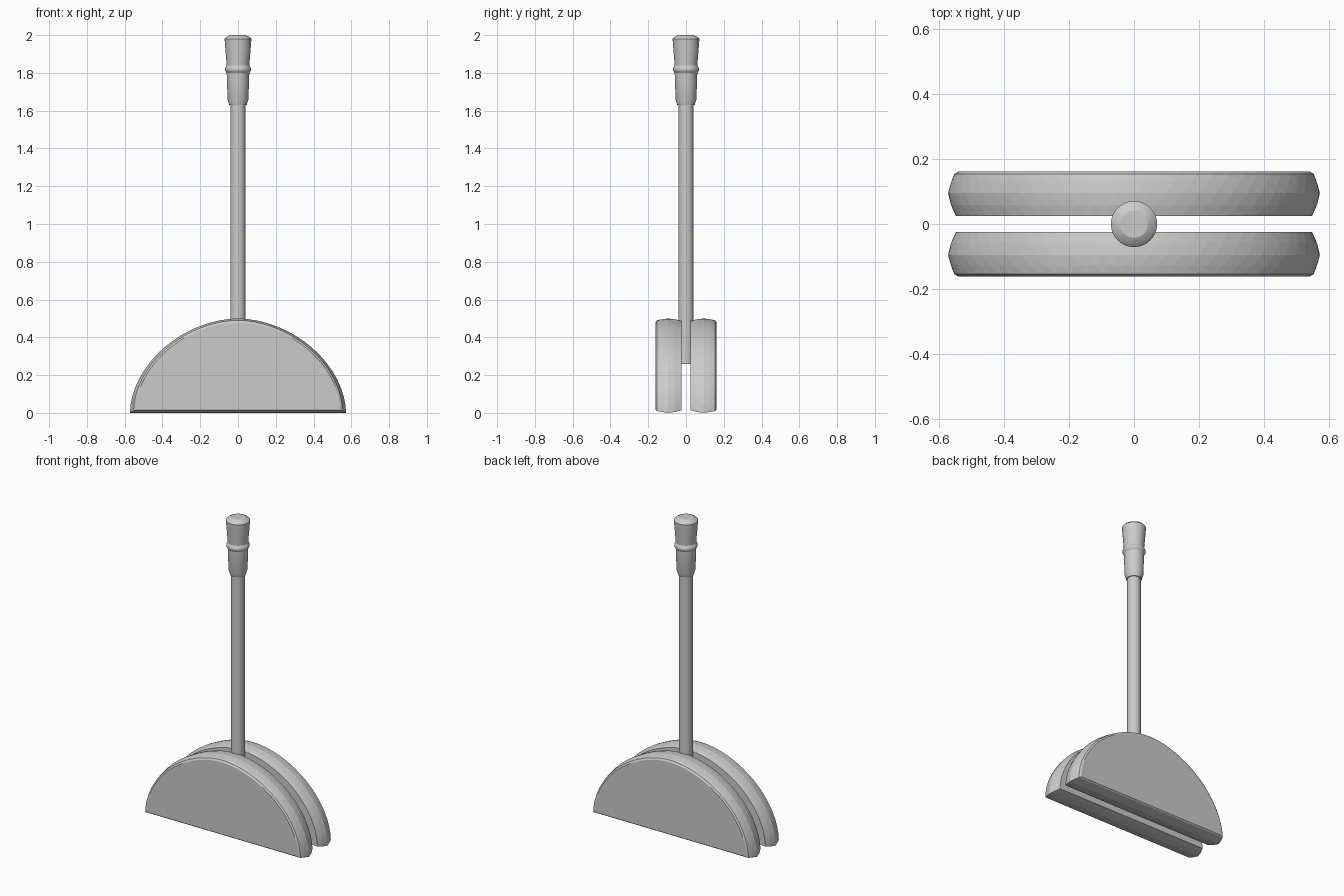
import bpy, bmesh, math

if "Cube" in bpy.data.objects:
    bpy.data.objects.remove(bpy.data.objects["Cube"])

grey = bpy.data.materials.new("plain grey")
grey.diffuse_color = (0.6, 0.6, 0.6, 1)
grey.use_nodes = True
grey.node_tree.nodes["Principled BSDF"].inputs["Base Color"].default_value = grey.diffuse_color


def make_object(name, bm, smooth=None):
    bmesh.ops.recalc_face_normals(bm, faces=bm.faces)
    mesh = bpy.data.meshes.new(name)
    bm.to_mesh(mesh)
    bm.free()
    mesh.materials.append(grey)
    ob = bpy.data.objects.new(name, mesh)
    bpy.context.collection.objects.link(ob)
    if smooth:
        bpy.context.view_layer.objects.active = ob
        ob.select_set(True)
        bpy.ops.object.shade_smooth_by_angle(angle=math.radians(smooth))
        ob.select_set(False)
    return ob


def arch(half_width, base, top, n, offset):
    """Half-round outline, slightly pinched; offset shifts points by half a step."""
    ts = [0.0] + [(i + 0.5) / n for i in range(n)] + [1.0] if offset else [i / n for i in range(n + 1)]
    pts = []
    for t in ts:
        c, s = math.cos(math.pi * t), math.sin(math.pi * t)
        x = math.copysign(abs(c) ** 1.08, c) * half_width
        pts.append((x, base + (top - base) * max(s, 0) ** 1.08))
    return pts


def half_disc(name, side):
    # Sections across the thickness: y, half width, base z, top z, staggered
    sections = [(0.025, 0.548, 0.014, 0.488, False),
                (0.058, 0.563, 0.005, 0.496, True),
                (0.095, 0.572, 0.0, 0.5, False),
                (0.128, 0.563, 0.005, 0.496, True),
                (0.154, 0.553, 0.010, 0.490, False),
                (0.161, 0.541, 0.016, 0.479, False)]
    n = 32
    bm = bmesh.new()
    rings = [[bm.verts.new((x, side * y, z)) for x, z in arch(w, b, t, n, off)]
             for y, w, b, t, off in sections]
    for (a, sa), (b, sb) in zip(zip(rings, sections), list(zip(rings, sections))[1:]):
        if sa[4] == sb[4]:
            for i in range(n):
                bm.faces.new((a[i], a[i + 1], b[i + 1], b[i]))
        else:
            # Staggered rows give the diamond facets of the rim
            plain, stag = (b, a) if sa[4] else (a, b)
            for i in range(n + 1):
                bm.faces.new((plain[i], stag[i], stag[i + 1]))
            for i in range(n):
                bm.faces.new((plain[i], plain[i + 1], stag[i + 1]))
        bm.faces.new((a[0], a[-1], b[-1], b[0]))
    bm.faces.new(rings[0])
    bm.faces.new(rings[-1])
    make_object(name, bm)


def lathe(name, profile, sides=32):
    bm = bmesh.new()
    rings = [[bm.verts.new((r * math.cos(2 * math.pi * i / sides),
                            r * math.sin(2 * math.pi * i / sides), z))
              for i in range(sides)] for r, z in profile]
    for a, b in zip(rings, rings[1:]):
        for i in range(sides):
            j = (i + 1) % sides
            bm.faces.new((a[i], a[j], b[j], b[i]))
    bm.faces.new(rings[0])
    bm.faces.new(rings[-1])
    make_object(name, bm, 25)


# Two half-round plates with a gap between them
half_disc("front_half_disc", -1)
half_disc("back_half_disc", 1)

# Round shaft reaching down into the gap
lathe("shaft", [(0.04, 0.26), (0.04, 1.64)])

# Turned handle with a raised collar
lathe("handle", [(0.046, 1.63), (0.055, 1.66), (0.06, 1.80), (0.068, 1.812),
                 (0.068, 1.824), (0.06, 1.84), (0.071, 1.98), (0.062, 1.99), (0.042, 2.0)])
